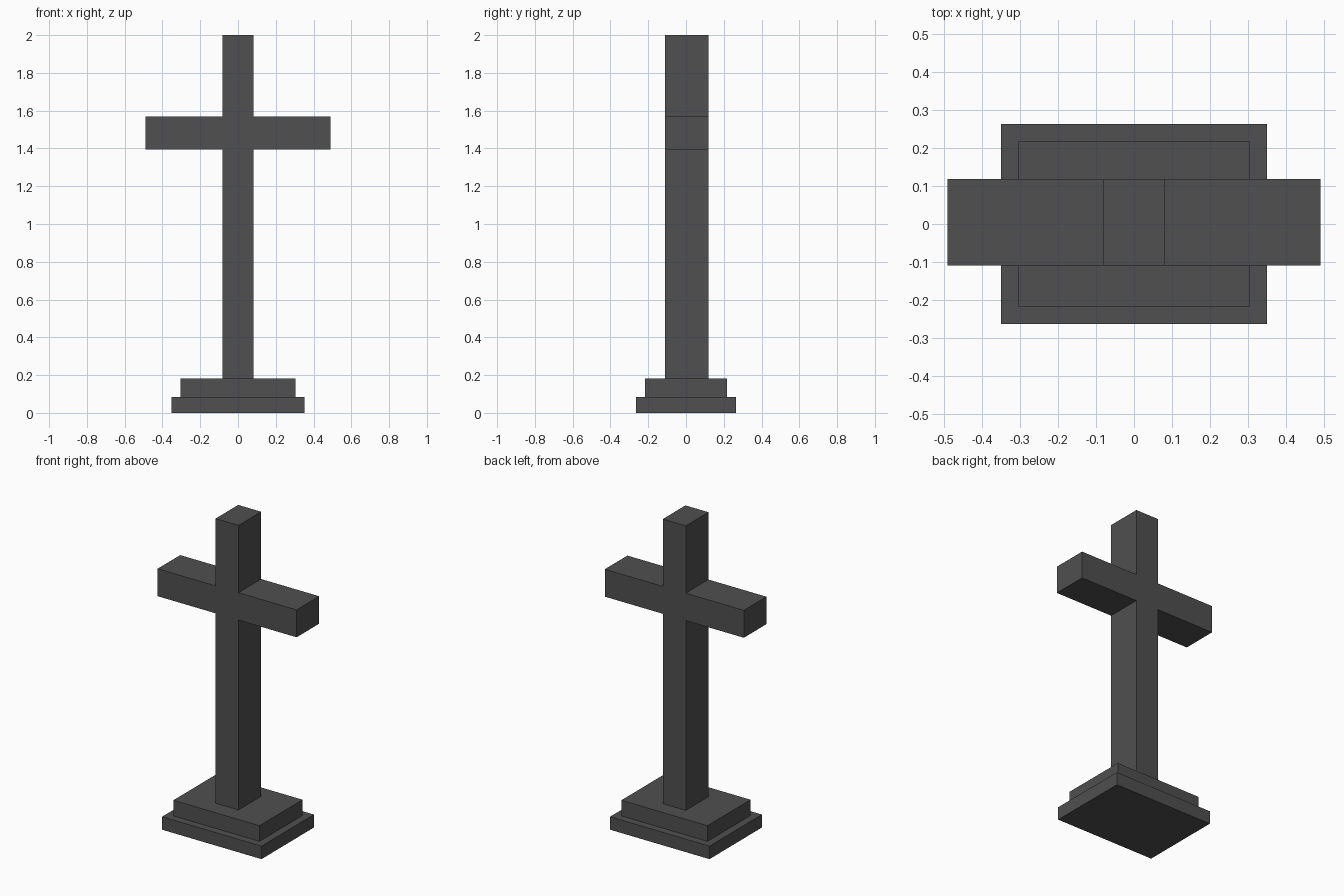
import bpy, bmesh
from mathutils import Vector

if "Cube" in bpy.data.objects:
    bpy.data.objects.remove(bpy.data.objects["Cube"])

stone = bpy.data.materials.new("dark_stone")
stone.diffuse_color = (0.08, 0.08, 0.08, 1)
stone.use_nodes = True
stone.node_tree.nodes["Principled BSDF"].inputs["Base Color"].default_value = stone.diffuse_color


def prism(name, outline, y0, y1):
    """Extrude a front (x, z) outline from y0 back to y1."""
    bm = bmesh.new()
    face = bm.faces.new([bm.verts.new((x, y0, z)) for x, z in outline])
    out = bmesh.ops.extrude_face_region(bm, geom=[face], use_keep_orig=True)
    moved = [g for g in out["geom"] if isinstance(g, bmesh.types.BMVert)]
    bmesh.ops.translate(bm, verts=moved, vec=Vector((0, y1 - y0, 0)))
    bmesh.ops.recalc_face_normals(bm, faces=bm.faces[:])
    mesh = bpy.data.meshes.new(name)
    bm.to_mesh(mesh)
    bm.free()
    mesh.materials.append(stone)
    obj = bpy.data.objects.new(name, mesh)
    bpy.context.collection.objects.link(obj)
    return obj


def slab(name, half_x, half_y, z0, z1):
    return prism(name, [(-half_x, z0), (half_x, z0), (half_x, z1), (-half_x, z1)],
                 -half_y, half_y)


# Stepped plinth
slab("lower_step", 0.351, 0.264, 0.0, 0.083)
slab("upper_step", 0.304, 0.217, 0.083, 0.183)

# Post and arms in one piece: right half of the outline, mirrored to the left
half = [(0.081, 0.183), (0.081, 1.395), (0.491, 1.395),
        (0.491, 1.57), (0.081, 1.57), (0.081, 2.0)]
outline = half + [(-x, z) for x, z in reversed(half)]
prism("cross", outline, -0.11, 0.118)
